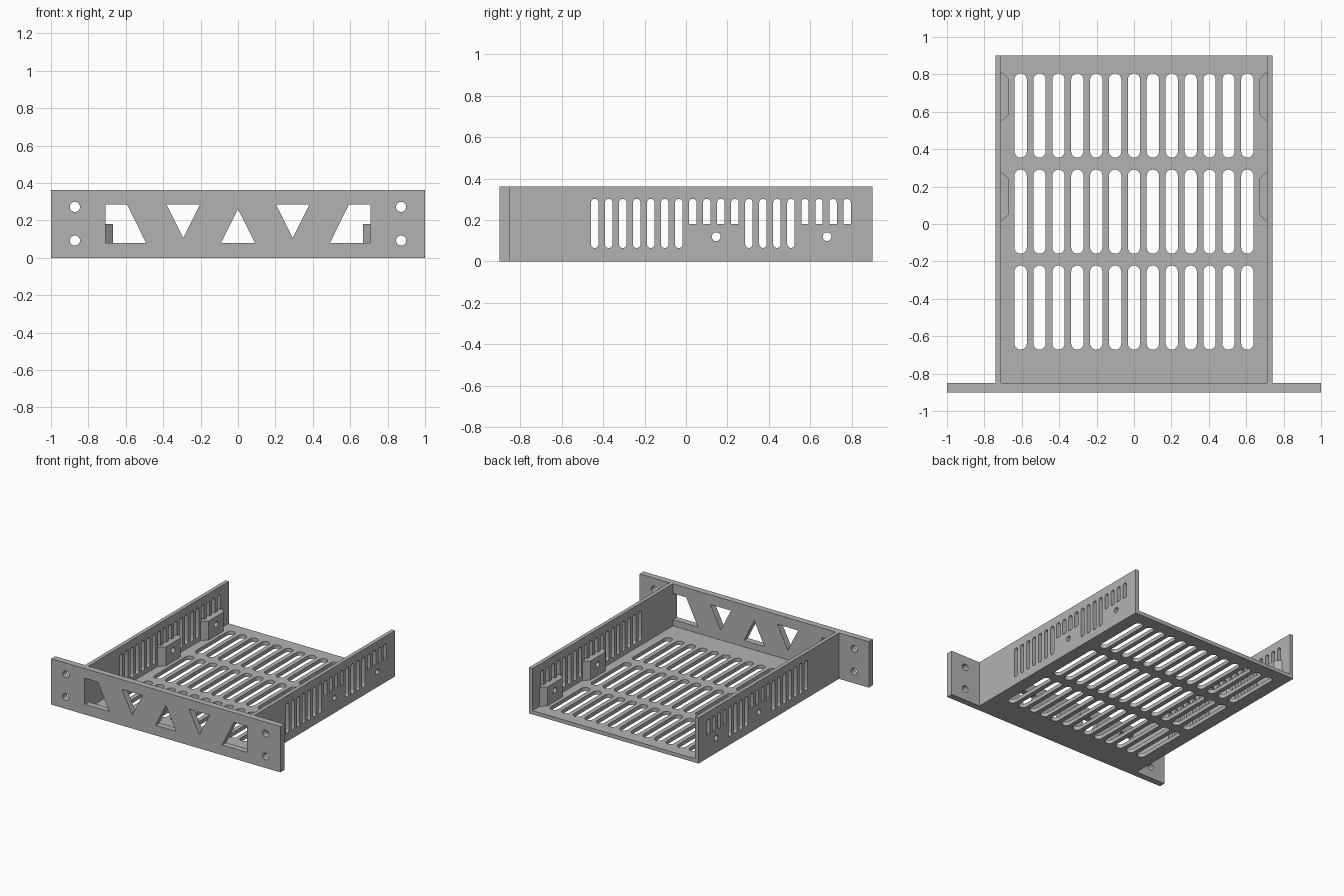
import bpy
import bmesh
from math import cos, sin, pi
from mathutils import Vector

if "Cube" in bpy.data.objects:
    bpy.data.objects.remove(bpy.data.objects["Cube"], do_unlink=True)

grey = bpy.data.materials.new("plain grey")
grey.use_nodes = True
grey.diffuse_color = (0.45, 0.45, 0.45, 1)
grey.node_tree.nodes["Principled BSDF"].inputs["Base Color"].default_value = grey.diffuse_color

HEIGHT, FLOOR = 0.362, 0.03
FRONT, PANEL_BACK, BACK = -0.9, -0.85, 0.9
WALL_IN, WALL_OUT = 0.71, 0.74


# Outline helpers, all giving lists of 2D points
def rect(u0, u1, v0, v1):
    return [(u0, v0), (u1, v0), (u1, v1), (u0, v1)]


def arc(u, v, r, start, end, n=10):
    return [(u + r * cos(start + (end - start) * i / n),
             v + r * sin(start + (end - start) * i / n)) for i in range(n + 1)]


def circle(u, v, r):
    return arc(u, v, r, 0, 2 * pi, 24)[:-1]


def slot(u, v0, v1, r, flat_bottom=False):
    top = arc(u, v1 - r, r, 0, pi)
    if flat_bottom:
        return top + [(u - r, v0), (u + r, v0)]
    return top + arc(u, v0 + r, r, pi, 2 * pi)


def plate(name, loops, place, depth, flare=0):
    """Fill an outline with holes, then thicken it along depth."""
    bm = bmesh.new()
    edges = []
    outline = []
    for k, loop in enumerate(loops):
        verts = [bm.verts.new(place(u, v)) for u, v in loop]
        if k == 0:
            outline = [v.co.copy() for v in verts]
        edges += [bm.edges.new((verts[i - 1], verts[i])) for i in range(len(verts))]
    bmesh.ops.triangle_fill(bm, edges=edges, use_beauty=True)
    result = bmesh.ops.extrude_face_region(bm, geom=bm.faces[:], use_keep_orig=True)
    moved = [g for g in result["geom"] if isinstance(g, bmesh.types.BMVert)]
    if flare:
        # Widen the far side of the outline in y
        middle = sum((p.y for p in outline)) / len(outline)
        for v in moved:
            if any((v.co - p).length < 1e-5 for p in outline):
                v.co.y += flare if v.co.y > middle else -flare
    bmesh.ops.translate(bm, verts=moved, vec=Vector(depth))
    bmesh.ops.recalc_face_normals(bm, faces=bm.faces[:])
    mesh = bpy.data.meshes.new(name)
    bm.to_mesh(mesh)
    bm.free()
    mesh.materials.append(grey)
    obj = bpy.data.objects.new(name, mesh)
    bpy.context.collection.objects.link(obj)
    bpy.ops.object.select_all(action="DESELECT")
    obj.select_set(True)
    bpy.context.view_layer.objects.active = obj
    bpy.ops.object.shade_smooth_by_angle()
    return obj


# Floor with three rows of ventilation slots
loops = [rect(-WALL_IN, WALL_IN, PANEL_BACK, BACK)]
for row in (-0.447, 0.066, 0.58):
    for i in range(-6, 7):
        loops.append(slot(i * 0.101, row - 0.225, row + 0.225, 0.033))
plate("floor", loops, lambda u, v: (u, v, 0), (0, 0, FLOOR))

# Front panel with ear holes and triangular openings
loops = [rect(-1, 1, 0, HEIGHT), [(-0.09, 0.08), (0.09, 0.08), (0, 0.262)]]
for s in (-1, 1):
    loops += [circle(s * 0.872, z, 0.027) for z in (0.092, 0.272)]
    loops.append([(s * 0.203, 0.286), (s * 0.383, 0.286), (s * 0.293, 0.106)])
    loops.append([(s * 0.708, 0.08), (s * 0.492, 0.08),
                  (s * 0.594, 0.286), (s * 0.708, 0.286)])
plate("front_panel", loops, lambda u, v: (u, FRONT, v), (0, PANEL_BACK - FRONT, 0))

# Side walls and their screw blocks
BLOCKS = {"front": 0.146, "rear": 0.681}
BLOCK_TOP, HOLE_Z, HOLE_R = 0.18, 0.119, 0.021
loops = [rect(PANEL_BACK, BACK, 0, HEIGHT)]
for i in range(19):
    y = -0.441 + i * 0.0677
    short = any(abs(y - b) < 0.13 for b in BLOCKS.values())
    loops.append(slot(y, BLOCK_TOP if short else 0.065, 0.302, 0.018, short))
loops += [circle(b, HOLE_Z, HOLE_R) for b in BLOCKS.values()]

for side, s in (("left", 1), ("right", -1)):
    plate(side + "_wall", loops, lambda u, v: (s * WALL_IN, u, v),
          (s * (WALL_OUT - WALL_IN), 0, 0))
    for label, y in BLOCKS.items():
        plate(f"{side}_{label}_screw_block",
              [rect(y - 0.093, y + 0.093, 0, BLOCK_TOP), circle(y, HOLE_Z, HOLE_R)],
              lambda u, v: (s * 0.667, u, v), (s * (WALL_IN - 0.667), 0, 0), flare=0.04)
